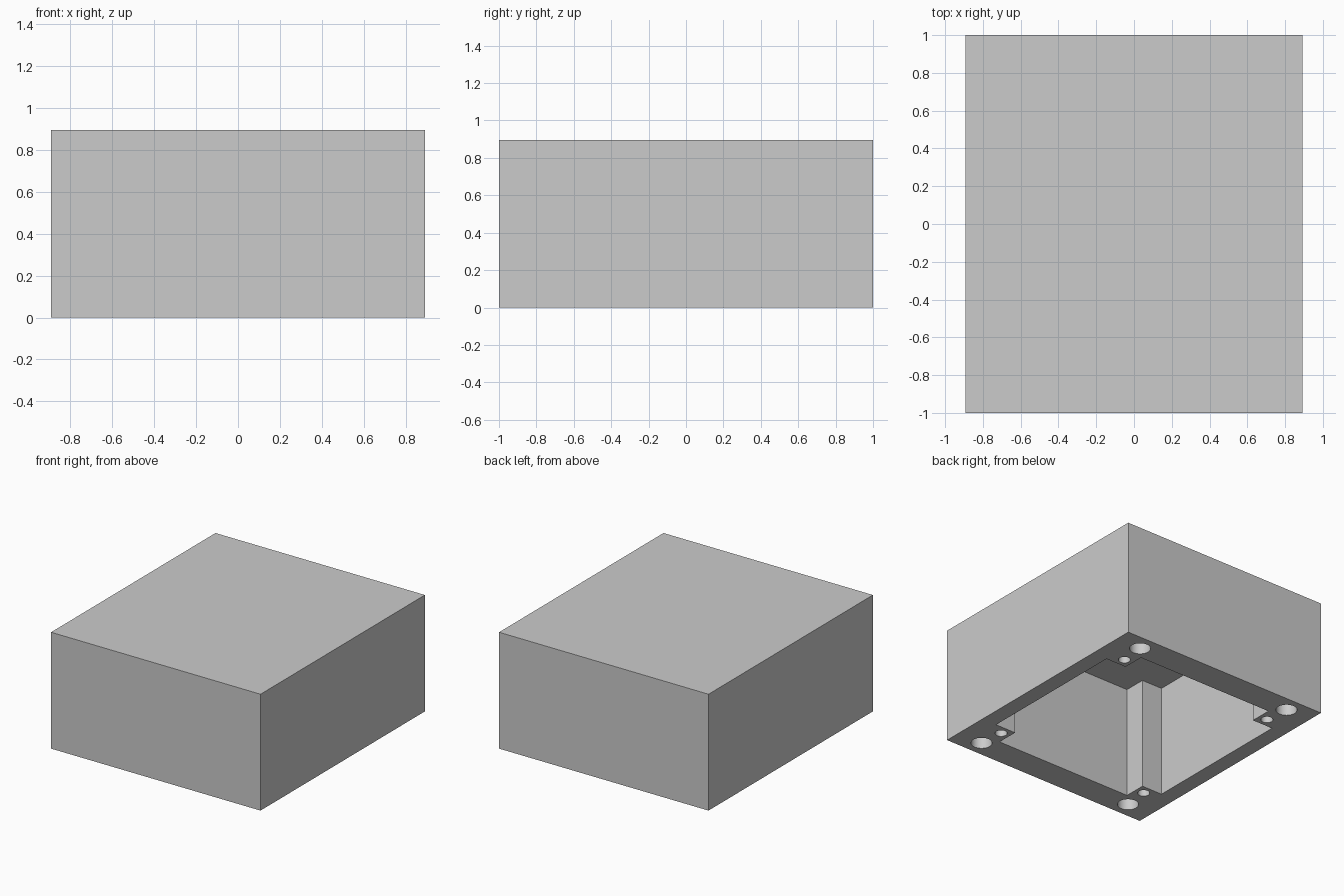
import bpy
import bmesh
import math
from mathutils import Matrix, Vector

default = bpy.data.objects.get("Cube")
if default:
    bpy.data.objects.remove(default, do_unlink=True)

HALF_X, HALF_Y, HEIGHT = 0.892, 1.0, 0.896
CEILING = 0.866          # underside of the thin top plate
BELOW = -0.1             # cutters start under the base


def new_object(name, bm):
    bmesh.ops.recalc_face_normals(bm, faces=bm.faces)
    mesh = bpy.data.meshes.new(name)
    bm.to_mesh(mesh)
    bm.free()
    obj = bpy.data.objects.new(name, mesh)
    bpy.context.collection.objects.link(obj)
    return obj


def add_prism(bm, outline):
    face = bm.faces.new([bm.verts.new((x, y, BELOW)) for x, y in outline])
    top = bmesh.ops.extrude_face_region(bm, geom=[face], use_keep_orig=True)
    verts = [v for v in top["geom"] if isinstance(v, bmesh.types.BMVert)]
    bmesh.ops.translate(bm, verts=verts, vec=Vector((0, 0, CEILING - BELOW)))


def add_hole(bm, x, y, radius):
    bmesh.ops.create_cone(
        bm, cap_ends=True, segments=48, radius1=radius, radius2=radius,
        depth=CEILING - BELOW,
        matrix=Matrix.Translation((x, y, (CEILING + BELOW) / 2)))


# Solid block
bm = bmesh.new()
bmesh.ops.create_cube(bm, size=1, matrix=Matrix.Translation((0, 0, HEIGHT / 2))
                      @ Matrix.Diagonal((2 * HALF_X, 2 * HALF_Y, HEIGHT, 1)))
housing = new_object("housing", bm)

# Cavity that leaves a square post in every corner
bm = bmesh.new()
corner = [(0.766, 0.61), (0.59, 0.61), (0.59, 0.78)]
outline = []
for sx, sy in ((1, 1), (-1, 1), (-1, -1), (1, -1)):
    points = [(sx * x, sy * y) for x, y in corner]
    outline += points if sx * sy > 0 else points[::-1]
add_prism(bm, outline)

# Large and small screw holes in every corner
for sx in (1, -1):
    for sy in (1, -1):
        add_hole(bm, sx * 0.678, sy * 0.875, 0.075)
        add_hole(bm, sx * 0.66, sy * 0.68, 0.043)
cutter = new_object("hollow_cutter", bm)
cutter.hide_render = True

# Cut the hollow out of the block
cut = housing.modifiers.new("hollow", 'BOOLEAN')
cut.operation = 'DIFFERENCE'
cut.solver = 'EXACT'
cut.object = cutter
bpy.ops.object.select_all(action='DESELECT')
housing.select_set(True)
bpy.context.view_layer.objects.active = housing
bpy.ops.object.modifier_apply(modifier=cut.name)
bpy.data.objects.remove(cutter, do_unlink=True)

# Plain grey surface
grey = bpy.data.materials.new("light_grey")
grey.use_nodes = True
colour = (0.6, 0.6, 0.6, 1)
grey.diffuse_color = colour
grey.node_tree.nodes["Principled BSDF"].inputs["Base Color"].default_value = colour
housing.data.materials.clear()
housing.data.materials.append(grey)
bpy.ops.object.shade_smooth_by_angle(angle=math.radians(30))
